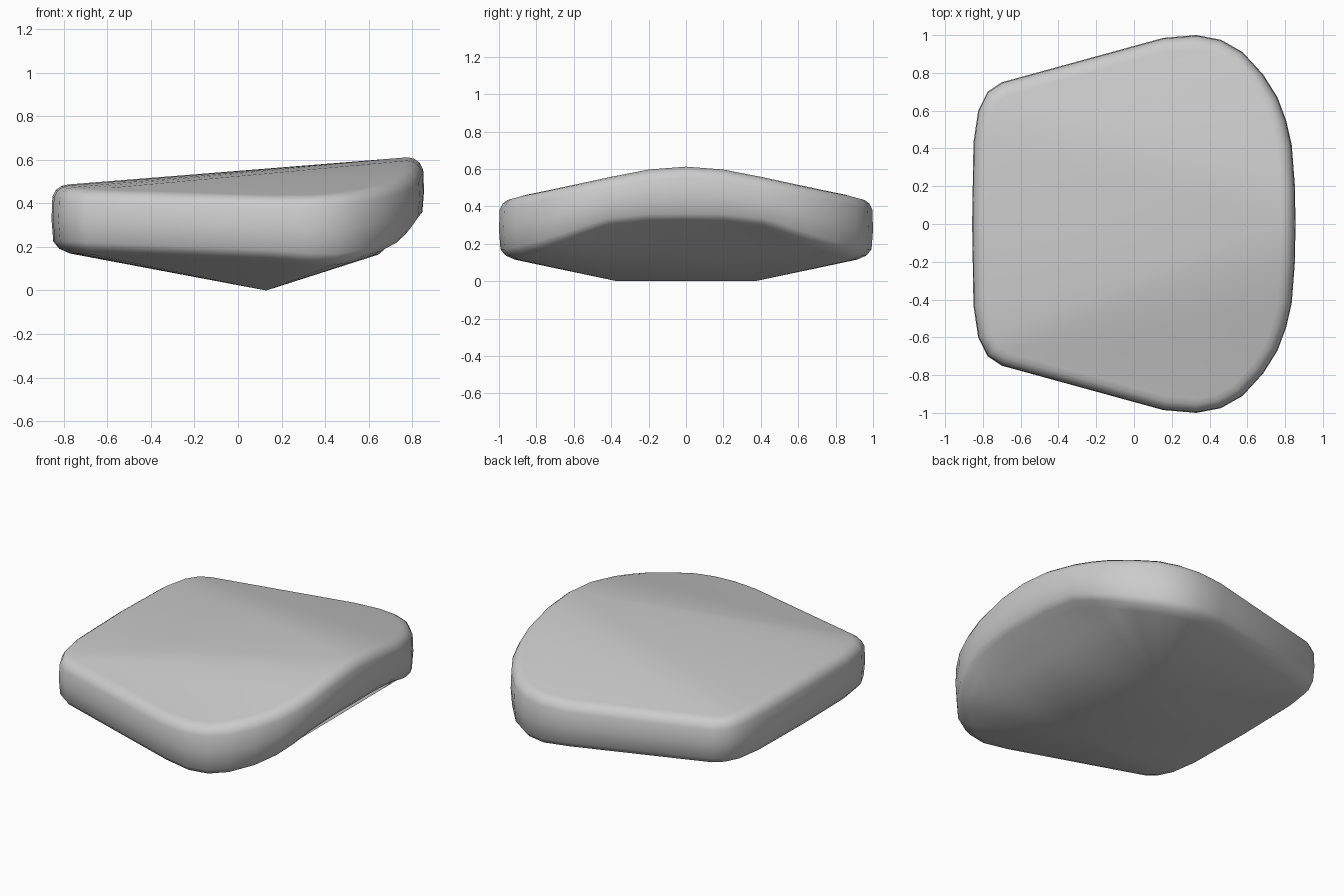
import bpy, bmesh, math
from mathutils import Vector

cube = bpy.data.objects.get("Cube")
if cube:
    bpy.data.objects.remove(cube, do_unlink=True)

# Half outline from nose to tail: x, y, wall top, wall bottom
OUTLINE = [
    (.855, 0, .555, .36), (.852, .2, .54, .358), (.835, .42, .499, .335),
    (.805, .55, .473, .293), (.76, .67, .45, .253), (.685, .79, .427, .215),
    (.575, .91, .405, .185), (.46, .975, .39, .17), (.33, 1.0, .383, .17),
    (.155, .985, .382, .185), (-.70, .75, .407, .22), (-.775, .70, .412, .225),
    (-.825, .60, .418, .225), (-.85, .43, .426, .225), (-.857, 0, .43, .225)]
CORNER = 10   # outline index where the top fan starts
CHIN = 5      # outline index where the chin row meets the edge
# Edge rounding, bottom to top: inset, wall level (0 bottom, 1 top), lift
RINGS = [(.085, 0, -.055), (.035, 0, -.033), (.008, 0, 0), (0, .5, 0),
         (.004, 1, 0), (.02, 1, .032), (.045, 1, .05), (.075, 1, .057)]


def inward(i):
    """Unit direction pointing into the half outline at point i."""
    def at(k):
        if k < 0:
            return Vector((OUTLINE[1][0], -OUTLINE[1][1]))
        if k >= len(OUTLINE):
            return Vector((OUTLINE[-2][0], -OUTLINE[-2][1]))
        return Vector(OUTLINE[k][:2])
    a = (at(i) - at(i - 1)).normalized()
    b = (at(i + 1) - at(i)).normalized()
    t = (a + b).normalized()
    return Vector((-t.y, t.x))


bm = bmesh.new()
for side in (1, -1):
    def vert(x, y, z):
        return bm.verts.new((x, side * y, z))

    # Rounded side wall
    rings = []
    for inset, level, lift in RINGS:
        ring = []
        for i, (x, y, top, bottom) in enumerate(OUTLINE):
            n = inward(i) * inset
            ring.append(vert(x + n.x, y + n.y, bottom + (top - bottom) * level + lift))
        rings.append(ring)
    last = len(OUTLINE) - 1
    for low, high in zip(rings, rings[1:]):
        for i in range(last):
            bm.faces.new((low[i], low[i + 1], high[i + 1], high[i]))

    # Top deck: fan from the tail corner, then the flat middle
    deck = rings[-1]
    for i in range(CORNER - 1):
        bm.faces.new((deck[CORNER], deck[i], deck[i + 1]))
    for i in range(CORNER, last):
        bm.faces.new((deck[0], deck[i], deck[i + 1]))

    # Chin: straight row across the front where the underside turns up
    belly = rings[0]
    chin = [vert(.645, abs(v.co.y), .165) for v in belly[:CHIN]] + [belly[CHIN]]
    for i in range(CHIN - 1):
        bm.faces.new((belly[i], belly[i + 1], chin[i + 1], chin[i]))
    bm.faces.new((belly[CHIN - 1], belly[CHIN], chin[CHIN - 1]))

    # Underside: facets running down to the short keel
    lower = chin + belly[CHIN + 1:]
    middle, end = vert(.13, 0, 0), vert(.13, .37, 0)
    bm.faces.new((middle, lower[0], end))
    for i in range(last):
        bm.faces.new((end, lower[i], lower[i + 1]))
    bm.faces.new((end, lower[last], middle))

bmesh.ops.remove_doubles(bm, verts=bm.verts, dist=.0005)
bmesh.ops.recalc_face_normals(bm, faces=bm.faces)
mesh = bpy.data.meshes.new("body")
bm.to_mesh(mesh)
bm.free()
body = bpy.data.objects.new("body", mesh)
bpy.context.collection.objects.link(body)

# Plain grey material
grey = bpy.data.materials.new("light grey")
grey.use_nodes = True
colour = (.6, .6, .6, 1)
grey.diffuse_color = colour
grey.node_tree.nodes["Principled BSDF"].inputs["Base Color"].default_value = colour
mesh.materials.append(grey)

bpy.ops.object.select_all(action='DESELECT')
body.select_set(True)
bpy.context.view_layer.objects.active = body
bpy.ops.object.shade_smooth_by_angle(angle=math.radians(36))
